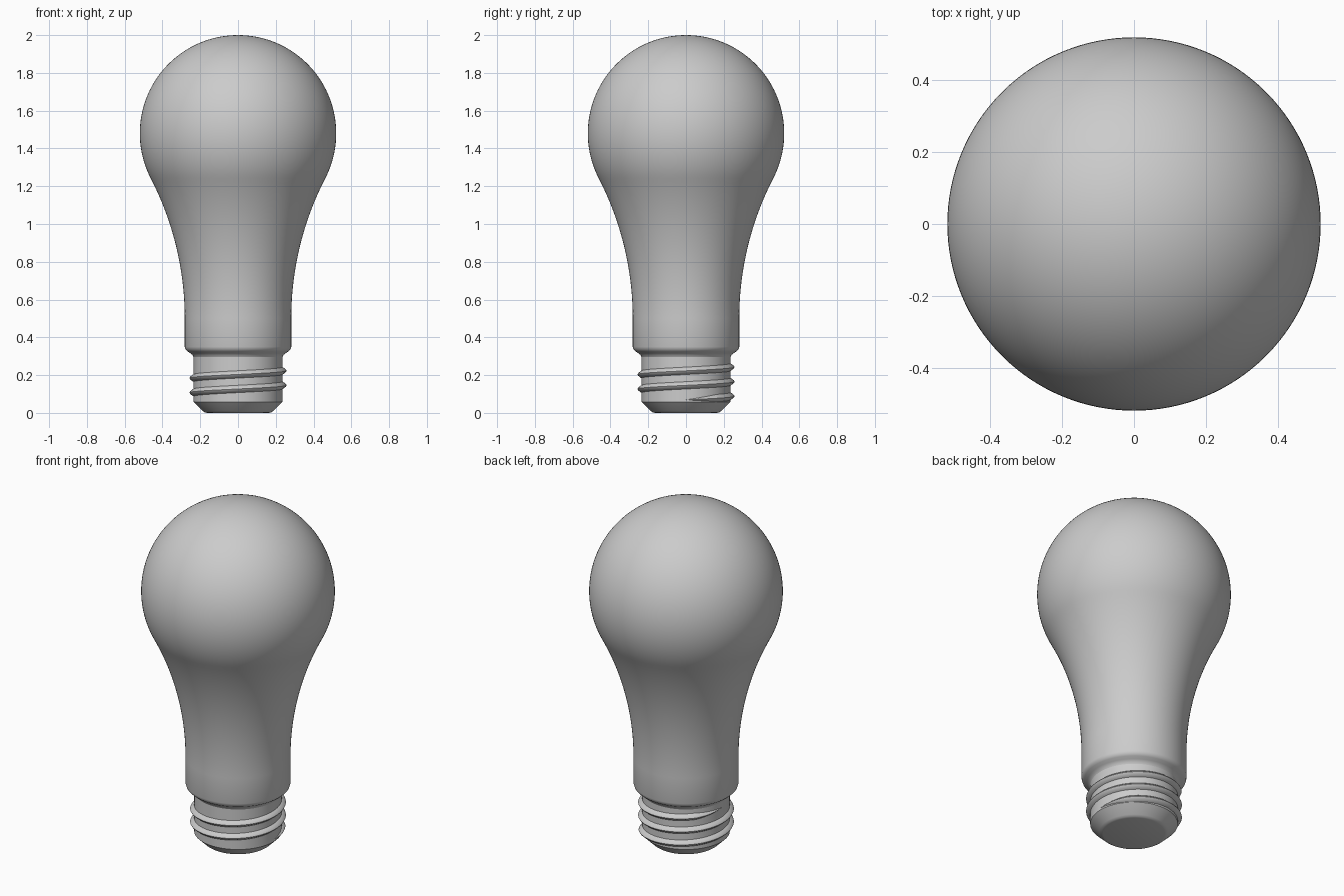
import bpy, bmesh, math
from mathutils import Vector

cube = bpy.data.objects.get("Cube")
if cube:
    bpy.data.objects.remove(cube, do_unlink=True)

grey = bpy.data.materials.new("plain_grey")
grey.use_nodes = True
colour = (0.6, 0.6, 0.6, 1)
grey.diffuse_color = colour
grey.node_tree.nodes["Principled BSDF"].inputs["Base Color"].default_value = colour


def finish(name, bm, angle):
    bmesh.ops.recalc_face_normals(bm, faces=bm.faces)
    mesh = bpy.data.meshes.new(name)
    bm.to_mesh(mesh)
    bm.free()
    mesh.materials.append(grey)
    obj = bpy.data.objects.new(name, mesh)
    bpy.context.collection.objects.link(obj)
    bpy.ops.object.select_all(action="DESELECT")
    obj.select_set(True)
    bpy.context.view_layer.objects.active = obj
    bpy.ops.object.shade_smooth_by_angle(angle=math.radians(angle))
    return obj


def lathe(name, profile, steps=128, angle=30):
    """Spin an (r, z) profile around the z axis."""
    bm = bmesh.new()
    verts = [bm.verts.new((r, 0, z)) for r, z in profile]
    edges = [bm.edges.new(pair) for pair in zip(verts, verts[1:])]
    bmesh.ops.spin(bm, geom=verts + edges, cent=(0, 0, 0), axis=(0, 0, 1),
                   angle=math.tau, steps=steps)
    bmesh.ops.remove_doubles(bm, verts=bm.verts, dist=1e-5)
    return finish(name, bm, angle)


def arc(cx, cz, radius, start, end, count):
    return [(cx + radius * math.cos(a), cz + radius * math.sin(a))
            for a in (start + (end - start) * i / count for i in range(count + 1))]


# Glass bulb: straight collar, flared neck arc tangent to a sphere
BULB_R, BULB_Z, NECK_R, NECK_Z = 0.52, 1.48, 0.282, 0.5
drop = BULB_Z - NECK_Z
flare = (NECK_R**2 + drop**2 - BULB_R**2) / (2 * (BULB_R - NECK_R))
tangent = math.atan2(drop, NECK_R + flare)
bulb = [(0.235, 0.295), (0.24, 0.306), (0.252, 0.316), (0.268, 0.326),
        (0.278, 0.336), (NECK_R, 0.35)]
bulb += arc(NECK_R + flare, NECK_Z, flare, math.pi, math.pi - tangent, 28)
bulb += arc(0, BULB_Z, BULB_R, -tangent, math.pi / 2, 48)[1:-1] + [(0, BULB_Z + BULB_R)]
lathe("glass_bulb", bulb, angle=40)

# Screw base: chamfered plug with a flat underside
lathe("screw_base", [(0, 0), (0.165, 0), (0.176, 0.003), (0.186, 0.01),
                     (0.235, 0.058), (0.235, 0.295)])

# Screw thread: rounded ridge rising in a helix, fading out at both ends
CORE, RIDGE, PITCH, START, TURNS, STEPS = 0.235, 0.022, 0.077, 0.069, 2.5, 320
bm = bmesh.new()
rings = []
for i in range(STEPS + 1):
    turn = TURNS * i / STEPS
    a = turn * math.tau
    fade = max(0.02, min(1, turn / 0.12, (TURNS - turn) / 0.12))
    ring = []
    for out, up in ((-0.25, -1), (0.2, -0.8), (0.85, -0.3), (1, 0),
                    (0.85, 0.3), (0.2, 0.8), (-0.25, 1)):
        r = CORE + RIDGE * out * fade
        ring.append(bm.verts.new((r * math.cos(a), r * math.sin(a),
                                  START + PITCH * turn + RIDGE * up * fade)))
    rings.append(ring)
for low, high in zip(rings, rings[1:]):
    for j in range(len(low)):
        k = (j + 1) % len(low)
        bm.faces.new((low[j], low[k], high[k], high[j]))
bm.faces.new(rings[0])
bm.faces.new(rings[-1])
finish("screw_thread", bm, 50)
